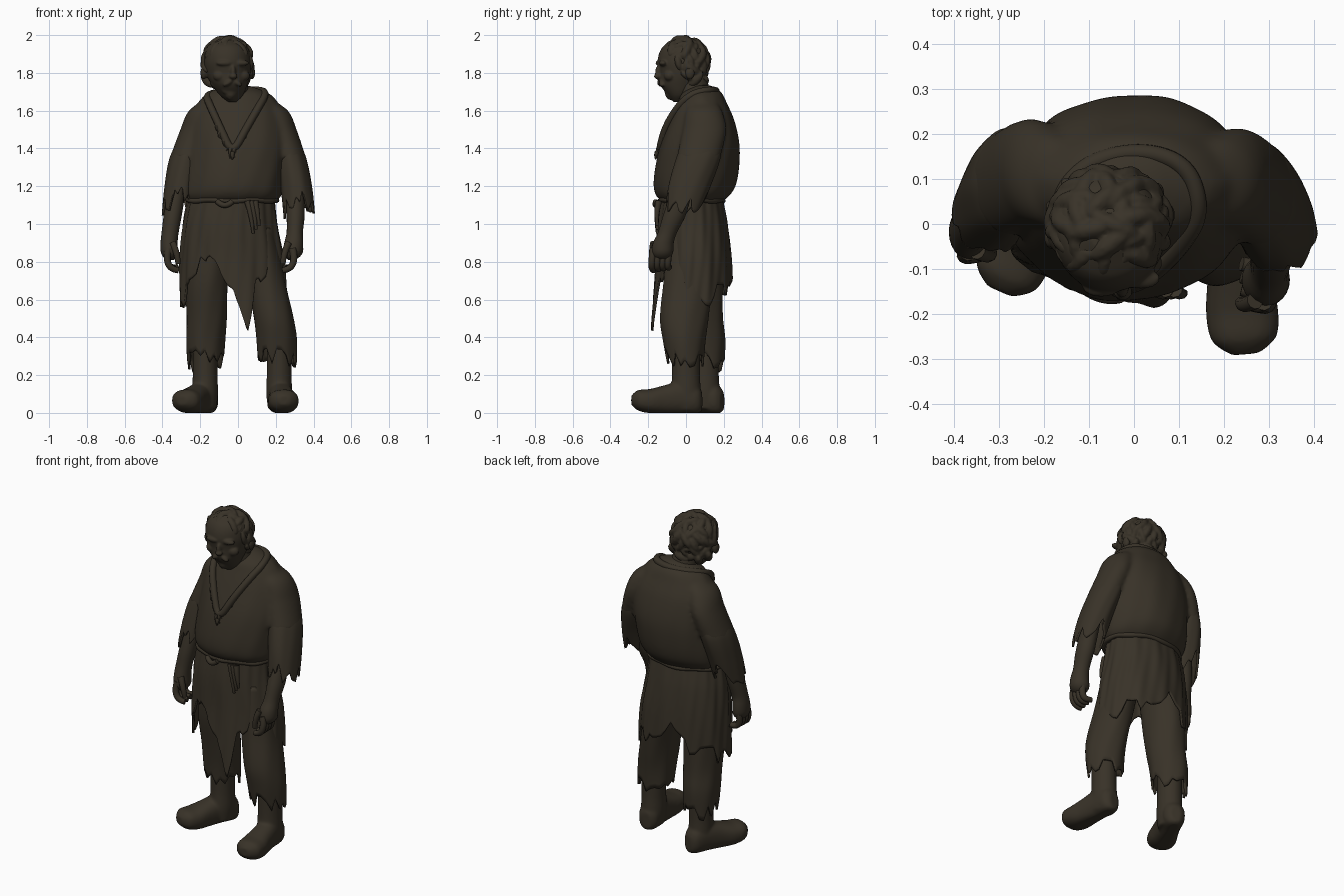
import bpy, bmesh, math, random
from mathutils import Matrix, Vector

random.seed(4)
if "Cube" in bpy.data.objects:
    bpy.data.objects.remove(bpy.data.objects["Cube"])

BROWN = (0.040, 0.032, 0.021, 1)
brown = bpy.data.materials.new("dark brown")
brown.use_nodes = True
brown.diffuse_color = BROWN
shader = brown.node_tree.nodes["Principled BSDF"]
shader.inputs["Base Color"].default_value = BROWN
shader.inputs["Roughness"].default_value = 0.9


def finish(name, mesh, thickness=0):
    mesh.materials.clear()
    mesh.materials.append(brown)
    mesh.shade_smooth()
    mesh.set_sharp_from_angle(angle=math.radians(50))
    ob = bpy.data.objects.new(name, mesh)
    bpy.context.collection.objects.link(ob)
    if thickness:
        mod = ob.modifiers.new("cloth thickness", "SOLIDIFY")
        mod.thickness = thickness
    return ob


def from_bmesh(name, bm, thickness=0):
    bmesh.ops.recalc_face_normals(bm, faces=bm.faces)
    mesh = bpy.data.meshes.new(name)
    bm.to_mesh(mesh)
    bm.free()
    return finish(name, mesh, thickness)


def blend(name, parts, voxel, passes):
    """Fuse closed parts into one softly blended surface."""
    bm = bmesh.new()
    for part in parts:
        bm.from_mesh(part.data)
        bpy.data.objects.remove(part)
    ob = from_bmesh(name, bm)
    fuse = ob.modifiers.new("fuse", "REMESH")
    fuse.mode = "VOXEL"
    fuse.voxel_size = voxel
    fuse.use_smooth_shade = True
    soft = ob.modifiers.new("soften", "SMOOTH")
    soft.iterations = passes


def sample(rows, z):
    """Smooth value of (centre x, centre y, radius x, radius y) at height z."""
    rows = sorted(rows)
    z = min(max(z, rows[0][0]), rows[-1][0])
    i = max(k for k in range(len(rows) - 1) if rows[k][0] <= z)
    a, b = rows[i], rows[i + 1]
    before, after = rows[max(i - 1, 0)], rows[min(i + 2, len(rows) - 1)]
    h = b[0] - a[0]
    t = (z - a[0]) / h
    out = []
    for k in range(1, 5):
        m0 = (b[k] - before[k]) / (b[0] - before[0]) * h
        m1 = (after[k] - a[k]) / (after[0] - a[0]) * h
        d = b[k] - a[k]
        out.append(a[k] + t * m0 + t * t * (3 * d - 2 * m0 - m1) + t ** 3 * (m0 + m1 - 2 * d))
    return out


def ragged(levels, depth, teeth):
    """Hem height around a ring: smooth levels with torn teeth of random length."""
    cuts = [random.uniform(-1, 1) for _ in range(teeth)]

    def pick(values, u):
        f = u * len(values)
        i = int(f)
        w = f - i
        return values[i % len(values)] * (1 - w) + values[(i + 1) % len(values)] * w

    return lambda u: pick(levels, u) + depth * pick(cuts, u)


def loft(name, rows, sides=40, steps=24, hem=None, fold=0, folds=7, frame=Matrix(), floor=None, power=1):
    """Rings along z; open with a torn hem if given, otherwise capped."""
    bm = bmesh.new()
    top, low = max(r[0] for r in rows), min(r[0] for r in rows)
    rings = []
    for s in range(steps + 1):
        ring = []
        for c in range(sides):
            u = c / sides
            a = u * math.tau
            z = top + (s / steps) * ((hem(u) if hem else low) - top)
            cx, cy, rx, ry = sample(rows, z)
            k = 1 + fold * (math.sin(folds * a + 5 * z) + 0.6 * math.sin((2 * folds + 1) * a - 11 * z))
            ca, sa = math.cos(a), math.sin(a)
            x = cx + rx * k * math.copysign(abs(ca) ** power, ca)
            y = cy + ry * k * math.copysign(abs(sa) ** power, sa)
            if floor is not None:
                y = max(y, floor)
            ring.append(bm.verts.new(frame @ Vector((x, y, z))))
        rings.append(ring)
    for p, q in zip(rings, rings[1:]):
        for c in range(sides):
            d = (c + 1) % sides
            bm.faces.new((p[c], p[d], q[d], q[c]))
    if not hem:
        bm.faces.new(rings[0])
        bm.faces.new(rings[-1])
    return from_bmesh(name, bm, 0.012 if hem else 0)


def tube(name, points, radius, closed=False, taper=1):
    curve = bpy.data.curves.new(name, "CURVE")
    curve.dimensions = "3D"
    curve.bevel_depth = radius
    curve.bevel_resolution = 3
    curve.use_fill_caps = True
    line = curve.splines.new("NURBS")
    line.points.add(len(points) - 1)
    for i, (pt, co) in enumerate(zip(line.points, points)):
        pt.co = (*co, 1)
        pt.radius = 1 + (taper - 1) * i / (len(points) - 1)
    line.order_u = 3
    line.use_endpoint_u = not closed
    line.use_cyclic_u = closed
    helper = bpy.data.objects.new(name + " path", curve)
    bpy.context.collection.objects.link(helper)
    graph = bpy.context.evaluated_depsgraph_get()
    mesh = bpy.data.meshes.new_from_object(helper.evaluated_get(graph))
    bpy.data.objects.remove(helper)
    return finish(name, mesh)


def blob(bm, loc, scale, turn=Matrix()):
    m = Matrix.Translation(loc) @ turn @ Matrix.Diagonal((*scale, 1))
    bmesh.ops.create_icosphere(bm, subdivisions=2, radius=1, matrix=m)


# Shirt body, loose over the belt; fused with the shoulders further down
shirt = [loft("body", [(1.735, 0, .09, .05, .04), (1.70, 0, .085, .15, .1), (1.64, 0, .085, .212, .132),
                       (1.55, 0, .085, .255, .172), (1.42, 0, .075, .27, .21), (1.30, -.01, .06, .268, .222),
                       (1.2, -.02, .045, .262, .216), (1.15, -.025, .035, .255, .193),
                       (1.11, -.03, .03, .225, .15)],
              sides=64, steps=36, fold=.01, folds=6)]

# Torn tunic skirt
loft("tunic_skirt", [(1.15, -.035, .03, .225, .16), (1.0, -.04, .035, .25, .185),
                     (.8, -.03, .04, .275, .2), (.45, -.02, .03, .285, .22)],
     sides=168, steps=28, fold=.014, folds=11,
     hem=ragged([.61, .61, .62, .64, .66, .71, .77, .71, .66, .64, .62, .60,
                 .60, .60, .64, .76, .80, .75, .64, .47, .74, .80, .73, .63], .06, 56))

# Rope belt and its hanging torn tie
belt = [(-.03 + .238 * math.cos(i * math.tau / 20), .03 + .168 * math.sin(i * math.tau / 20),
         1.125 + .006 * math.sin(i * 2)) for i in range(20)]
tube("belt", belt, .014, closed=True)
tube("belt_knot", [(-.11, -.14, 1.12), (-.07, -.17, 1.08), (-.03, -.16, 1.12)], .015)
for i in range(3):
    tube("belt_tie", [(.05 + .02 * i, -.145, 1.12), (.07 + .018 * i, -.16, 1.05),
                      (.08 + .016 * i, -.152, .95 + .02 * i)], .018, taper=.4)

# Collar running up from the open V around the neck
collar = [(-.03, -.145, 1.37), (-.09, -.105, 1.5), (-.15, -.04, 1.63), (-.17, .06, 1.68), (-.1, .14, 1.70),
          (.02, .165, 1.705), (.12, .13, 1.71), (.15, .03, 1.69), (.11, -.045, 1.62), (.04, -.115, 1.5)]
tube("collar", collar, .02, closed=True)

# Frayed scraps along the V
for i in range(9):
    t = i / 8
    for x in (-.03 - .08 * t, -.03 + .08 * t):
        y, z = -.155 + .06 * t, 1.38 + .15 * t
        tube("collar_fray", [(x, y, z), (x + random.uniform(-.02, .02), y - .01, z - .02),
                             (x, y - .005, z - random.uniform(.03, .06))], .011, taper=.3)

# Sleeves, forearms and hands; side is +1 for left, -1 for right
ARMS = {
    "left": (1, [(1.66, .14, .09, .04, .06), (1.6, .19, .095, .075, .095), (1.5, .23, .098, .08, .115),
                 (1.35, .277, .066, .084, .116), (1.2, .308, .018, .084, .112), (1.0, .328, -.035, .085, .088)],
             [(1.25, .3, 0, .05, .05), (1.05, .305, -.06, .048, .06), (.95, .3, -.1, .043, .05),
              (.9, .295, -.12, .05, .055), (.84, .29, -.125, .05, .055), (.81, .285, -.125, .02, .03)],
             (.288, -.13)),
    "right": (-1, [(1.66, -.14, .095, .04, .06), (1.6, -.185, .1, .075, .1), (1.5, -.225, .115, .08, .118),
                   (1.35, -.277, .092, .084, .118), (1.2, -.305, .055, .084, .112), (1.0, -.325, .01, .085, .09)],
              [(1.25, -.315, .05, .05, .05), (1.05, -.345, .01, .048, .055), (.95, -.36, -.01, .045, .05),
               (.9, -.365, -.015, .045, .057), (.84, -.363, -.02, .043, .058), (.81, -.36, -.02, .02, .03)],
              (-.367, -.02)),
}
for which, (side, sleeve, arm, (px, py)) in ARMS.items():
    shirt.append(loft(which + "_shoulder", sleeve[:4], sides=48))
    cx, cy, rx, ry = sample(sleeve, 1.44)
    loft(which + "_sleeve", [(1.44, cx, cy, rx * .85, ry * .85)] + sleeve[3:], sides=72, fold=.013, folds=4,
         hem=ragged([1.07, 1.12, 1.15, 1.12, 1.08, 1.12, 1.15, 1.1], .06, 26))
    loft(which + "_forearm", arm, sides=24)
    for i in range(4):
        y = py + (i - 1.5) * .028
        tube(which + "_finger", [(px, y, .87), (px + side * .014, y - .008, .82),
                                 (px - side * .01, y - .01, .76), (px - side * .05, y, .755 + .006 * i)],
             .02, taper=.8)
    tube(which + "_thumb", [(px - side * .02, py - .04, .9), (px - side * .045, py - .055, .85),
                            (px - side * .05, py - .045, .79)], .019, taper=.75)
blend("shirt", shirt, .011, 9)

# Trouser legs, boot shafts and shoes
LEGS = {
    "left": ([(.98, .1, .03, .1, .13), (.7, .15, .01, .1, .13), (.5, .188, -.01, .105, .128),
              (.38, .203, -.01, .107, .112), (.2, .208, 0, .1, .09)],
             (.218, 0), (.215, .085), (.248, -.292)),
    "right": ([(.98, -.14, .05, .11, .13), (.7, -.165, .06, .112, .13), (.5, -.167, .08, .106, .115),
               (.38, -.173, .095, .103, .112), (.2, -.173, .1, .093, .1)],
              (-.174, .1), (-.145, .193), (-.285, -.12)),
}
SHOE = [(0, 0, .06, .03, .05), (.025, 0, .07, .058, .075), (.12, 0, .08, .064, .085), (.2, 0, .07, .07, .076),
        (.28, 0, .062, .08, .064), (.345, 0, .067, .07, .052), (.375, 0, .067, .03, .025)]
for which, (trouser, (sx, sy), heel, toe) in LEGS.items():
    loft(which + "_trouser", trouser, sides=72, fold=.017, folds=3,
         hem=ragged([.28, .27, .25, .28, .3, .29], .045, 24))
    shaft = loft("shaft", [(.42, sx, sy, .066, .076), (.2, sx, sy, .066, .074),
                           (.1, sx, sy, .068, .079), (.02, sx, sy, .06, .07)], sides=28)
    along = Vector((toe[0] - heel[0], toe[1] - heel[1], 0)).normalized()
    up = Vector((0, 0, 1))
    frame = Matrix((up.cross(along), up, along)).transposed().to_4x4()
    frame = Matrix.Translation((heel[0], heel[1], 0)) @ frame
    foot = loft("foot", SHOE, sides=36, frame=frame, floor=0, power=.85)
    blend(which + "_boot", [shaft, foot], .009, 4)

# Neck and skull
loft("neck", [(1.78, -.04, .02, .08, .085), (1.68, -.02, .05, .085, .088), (1.6, 0, .07, .1, .1)], sides=28)
skull = loft("skull", [(1.645, -.03, -.045, .02, .02), (1.68, -.035, -.035, .06, .06), (1.74, -.045, -.03, .095, .108),
                       (1.80, -.052, -.018, .118, .125), (1.87, -.055, -.015, .125, .135),
                       (1.94, -.058, -.015, .105, .107), (1.98, -.06, -.02, .04, .04)], sides=40, steps=30)

# Face features, in a frame turned a little to the model's left
face = Matrix.Translation((-.052, -.015, 0)) @ Matrix.Rotation(.2, 4, "Z")
bm = bmesh.new()
blob(bm, face @ Vector((0, -.13, 1.805)), (.015, .022, .038))
blob(bm, face @ Vector((0, -.138, 1.782)), (.022, .02, .016))
blob(bm, face @ Vector((0, -.065, 1.70)), (.035, .035, .046))
for s in (-1, 1):
    blob(bm, face @ Vector((s * .045, -.117, 1.852)), (.045, .024, .017))
    blob(bm, face @ Vector((s * .06, -.085, 1.785)), (.04, .032, .032))
    blob(bm, face @ Vector((s * .024, -.118, 1.748)), (.032, .018, .014), Matrix.Rotation(s * .6, 4, "Y"))
    blob(bm, face @ Vector((s * .13, .01, 1.80)), (.018, .026, .036))

# Short beard along the jaw
for i in range(18):
    a = math.radians(-160 + i * 8)
    low = 1.70 + .055 * abs(math.cos(a))
    blob(bm, face @ Vector((.085 * math.cos(a), .02 + .1 * math.sin(a), low)),
         (.02, .02, random.uniform(.025, .035)))
blend("head", [skull, from_bmesh("features", bm)], .006, 2)

# Shaggy hair made of overlapping curled locks
bm = bmesh.new()
COUNT = 100
for i in range(COUNT):
    z = 1 - 2 * (i + .5) / COUNT
    a = i * math.pi * (3 - math.sqrt(5))
    r = math.sqrt(1 - z * z)
    d = Vector((r * math.cos(a), r * math.sin(a), z))
    if (d.y < -.4 and z < random.uniform(.25, .45)) or z < -.85 or (d.y < .1 and z < -.35):
        continue
    wide = max(r, .9) / r if z < 0 else 1
    spot = Vector((-.055 + .116 * d.x * wide, -.006 + .111 * d.y * wide, 1.85 + .12 * z))
    size = random.uniform(.022, .036)
    turn = d.to_track_quat("Z", "Y").to_matrix().to_4x4() @ Matrix.Rotation(random.uniform(-1.2, 1.2), 4, "Z")
    blob(bm, spot, (size * .75, size * 1.7, size), turn)
blend("hair", [from_bmesh("locks", bm)], .006, 1)
